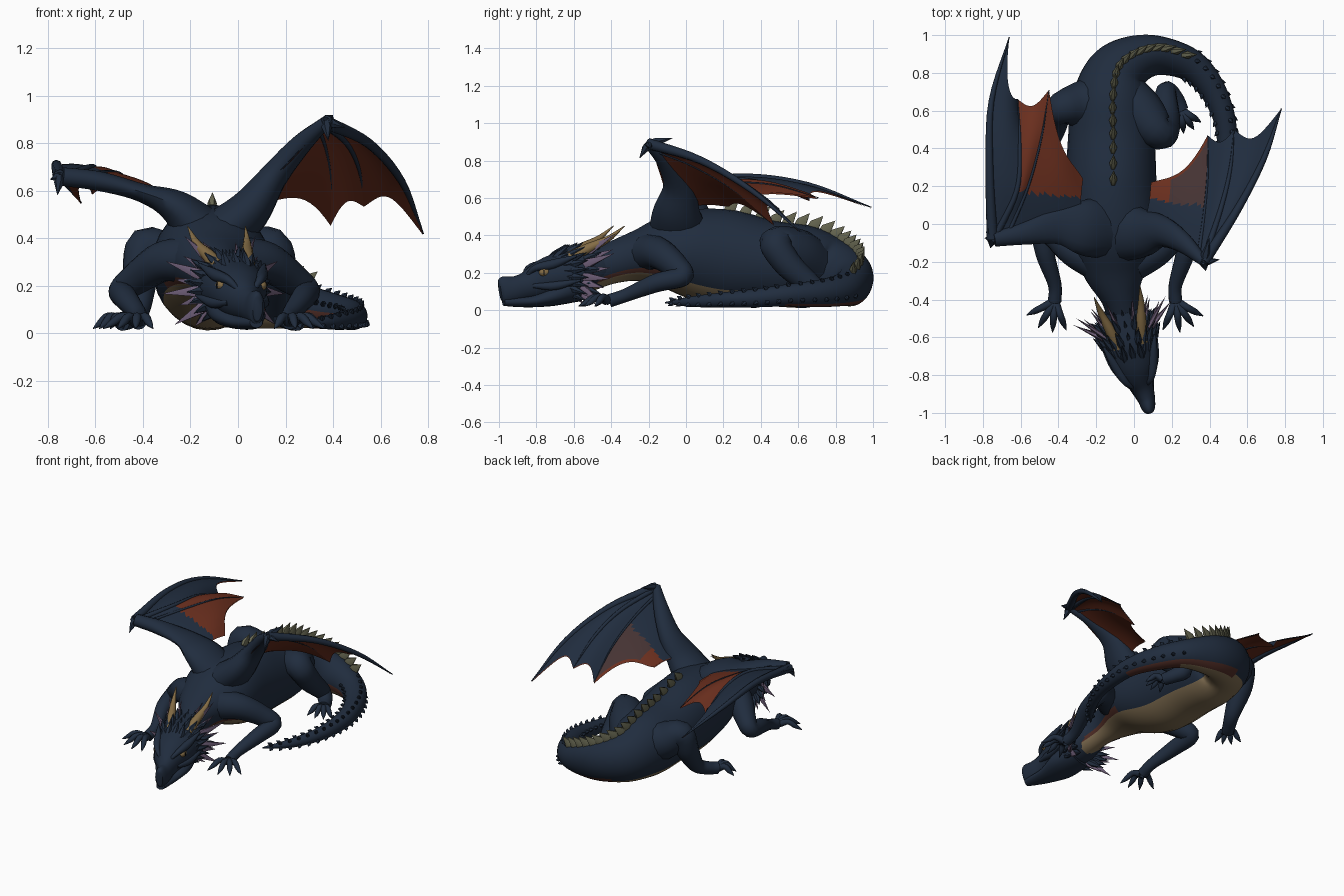
import bpy, bmesh, math
from mathutils import Vector

cube = bpy.data.objects.get("Cube")
if cube:
    bpy.data.objects.remove(cube)


def material(name, *rgb):
    m = bpy.data.materials.new(name)
    m.use_nodes = True
    m.diffuse_color = (*rgb, 1)
    m.node_tree.nodes["Principled BSDF"].inputs["Base Color"].default_value = (*rgb, 1)
    return m


NAVY = material("navy_scales", .0145, .0255, .048)
RED = material("red_membrane", .145, .028, .013)
DUSK = material("dusky_membrane", .06, .033, .033)
TAN = material("tan_belly", .21, .15, .08)
RUST = material("rust_flank", .08, .026, .019)
GOLD = material("gold_horn", .23, .15, .06)
VIOLET = material("violet_frill", .16, .115, .19)
OLIVE = material("olive_spine", .13, .13, .08)
BLACK = material("black_pupil", .004, .005, .008)


def finish(name, bm, mats):
    mesh = bpy.data.meshes.new(name)
    bm.to_mesh(mesh)
    bm.free()
    obj = bpy.data.objects.new(name, mesh)
    bpy.context.collection.objects.link(obj)
    for m in mats:
        mesh.materials.append(m)
    for o in bpy.context.selected_objects:
        o.select_set(False)
    obj.select_set(True)
    bpy.context.view_layer.objects.active = obj
    bpy.ops.object.shade_smooth_by_angle(angle=math.radians(50))


def spline(pts, k=5):
    """Catmull-Rom curve through points of equal dimension."""
    P = [Vector(p) for p in pts]
    P = [P[0] * 2 - P[1]] + P + [P[-1] * 2 - P[-2]]
    out = []
    for a, b, c, d in zip(P, P[1:], P[2:], P[3:]):
        for i in range(k):
            t = i / k
            out.append((b * 2 + (c - a) * t + (a * 2 - b * 5 + c * 4 - d) * t * t
                        + (b * 3 - a - c * 3 + d) * t ** 3) / 2)
    return out + [P[-2]]


def frames(pts):
    """Tangent, side and up at each point, carried along without twisting."""
    out, side = [], None
    for i in range(len(pts)):
        t = (pts[min(i + 1, len(pts) - 1)] - pts[max(i - 1, 0)]).normalized()
        if side is None:
            side = t.cross(Vector((0, 0, 1)) if abs(t.z) < .97 else Vector((0, 1, 0)))
        side = (side - t * side.dot(t)).normalized()
        out.append((t, side, side.cross(t)))
    return out


def tube(name, pts, mats=(NAVY,), rule=None, n=16, k=5):
    """Loft of elliptical rings; each point is x, y, z, side radius, up radius."""
    S = spline([(*p, p[3]) if len(p) == 4 else p for p in pts], k)
    C = [Vector(s[:3]) for s in S]
    bm = bmesh.new()
    rings = []
    for c, s, (_, side, up) in zip(C, S, frames(C)):
        angles = [math.tau * j / n for j in range(n)]
        rings.append([bm.verts.new(c + side * math.cos(a) * max(s[3], .002)
                                   + up * math.sin(a) * max(s[4], .002)) for a in angles])
    for i, (r, q) in enumerate(zip(rings, rings[1:])):
        for j in range(n):
            f = bm.faces.new((r[j], r[j - 1], q[j - 1], q[j]))
            if rule:
                f.material_index = rule(i / len(S), math.sin(math.tau * (j - .5) / n))
    bm.faces.new(rings[0])
    bm.faces.new(rings[-1])
    bmesh.ops.recalc_face_normals(bm, faces=bm.faces)
    finish(name, bm, mats)


def spikes(name, items, mat, n=6, flat=1):
    """Group of slightly swollen cones given as base, tip, radius."""
    bm = bmesh.new()
    for base, tip, r in items:
        _, side, up = frames([base, tip])[0]
        rings = [[bm.verts.new(base.lerp(tip, t) + (side * math.cos(a) * flat + up * math.sin(a)) * r * w)
                  for a in (math.tau * j / n for j in range(n))] for t, w in ((0, .8), (.3, 1))]
        top = bm.verts.new(tip)
        for j in range(n):
            bm.faces.new((rings[0][j - 1], rings[0][j], rings[1][j], rings[1][j - 1]))
            bm.faces.new((rings[1][j - 1], rings[1][j], top))
        bm.faces.new(rings[0])
    bmesh.ops.recalc_face_normals(bm, faces=bm.faces)
    finish(name, bm, [mat])


# Neck, trunk and curling tail
BODY = [(-.03, -.55, .19, .10, .10), (-.07, -.4, .25, .10, .11), (-.1, -.25, .29, .17, .14),
        (-.11, -.05, .31, .24, .22), (-.12, .2, .28, .24, .26), (-.12, .45, .25, .23, .23),
        (-.12, .65, .23, .21, .22), (-.09, .79, .2, .17, .18), (.01, .87, .17, .13, .15),
        (.14, .89, .14, .10, .125), (.3, .84, .11, .085, .09), (.41, .72, .09, .07, .075),
        (.48, .55, .08, .058, .06), (.49, .38, .065, .05, .05), (.46, .2, .055, .04, .04),
        (.38, .03, .045, .028, .028), (.27, -.11, .04, .004, .004)]


def belly_rule(u, s):
    if u < .48:
        return 1 if s < -.55 else 2 if s < -.4 and u < .17 else 0
    if u < .75:
        return 1 if s < -.75 and u < .62 else 2 if s < -.5 else 0
    return 0


tube("body", BODY, (NAVY, TAN, RUST), belly_rule, n=28, k=6)

# Row of plates along the back, with small scales down the tail
S = spline(BODY, 6)
C = [Vector(s[:3]) for s in S]
F = frames(C)
plates, scales = [], []
for i in range(24, len(S) - 2, 2):
    t, side, up = F[i]
    if i < 60:
        base = C[i] + up * (S[i][4] - .012)
        plates.append((base - t * .01, base + up * .075 + t * .045, .034))
    else:
        scales += [(C[i] + way * r * .95, C[i] + way * (r + .02) + t * .02, .013)
                   for way, r in ((side, S[i][3]), (-side, S[i][3]), (up, S[i][4]))]
spikes("spine_plates", plates, OLIVE, flat=.6)
spikes("tail_scales", scales, NAVY)

# Head, with a separate lower jaw
tube("head", [(.083, -.995, .105, .022, .055), (.077, -.975, .108, .036, .072), (.064, -.92, .11, .048, .07),
              (.043, -.86, .125, .062, .075), (.015, -.79, .15, .1, .1), (-.005, -.71, .18, .13, .115),
              (-.03, -.6, .2, .14, .13), (-.06, -.45, .24, .1, .1)], n=20)
tube("jaw", [(.077, -.975, .045, .028, .022), (.058, -.91, .045, .05, .028), (.03, -.82, .05, .08, .035),
             (0, -.72, .08, .12, .06), (-.03, -.6, .13, .12, .09)])
FWD, OUT, UP = Vector((.24, -.97, 0)), Vector((.97, .24, 0)), Vector((0, 0, 1))
SKULL = Vector((-.03, -.6, .19))


def skull(side, fwd, up):
    return SKULL + OUT * side + FWD * fwd + UP * up


def ball(name, centre, mat, size):
    bm = bmesh.new()
    bmesh.ops.create_uvsphere(bm, u_segments=14, v_segments=8, radius=1)
    for v in bm.verts:
        v.co = centre + OUT * v.co.x * size[0] - FWD * v.co.y * size[1] + UP * v.co.z * size[2]
    finish(name, bm, [mat])


for d, tag in ((1, "left"), (-1, "right")):
    ball(tag + "_eye", skull(.086 * d, .18, .012), GOLD, (.024, .034, .024))
    ball(tag + "_pupil", skull(.106 * d, .19, .012), BLACK, (.005, .004, .014))
    tube(tag + "_brow", [(*skull(.03 * d, .27, -.01), .008), (*skull(.07 * d, .23, .035), .018),
                         (*skull(.1 * d, .14, .055), .026), (*skull(.14 * d, .02, .1), .006)], n=10)
    tube(tag + "_cheek_ridge", [(*skull(.07 * d, .24, -.06), .012), (*skull(.11 * d, .13, -.06), .024),
                                (*skull(.15 * d, .0, -.03), .006)], n=10)
    # Horns sweeping back from the crown
    tube(tag + "_horn", [(*skull(.065 * d, .04, .09), .032), (*skull(.085 * d, -.06, .14), .028),
                         (*skull(.11 * d, -.16, .19), .017), (*skull(.125 * d, -.25, .26), .002)], (GOLD,), n=8)

# Frill of violet spines and short dark spines around the cheeks
frill, crest = [], []
for d in (1, -1):
    for i in range(9):
        a = math.radians(-50 + 15 * i)
        ring = OUT * math.cos(a) * d + UP * math.sin(a)
        reach = .27 if i % 2 else .21
        frill.append((SKULL + ring * .1, SKULL + ring * reach - FWD * (.09 + .015 * i), .025))
        for start, low, high, r in ((-.03, .12, .19, .022), (.05, .12, .185, .02), (.11, .1, .155, .016)):
            crest.append((SKULL + ring * low + FWD * start, SKULL + ring * high + FWD * (start - .09), r))
    crest += [(skull(x * d, f, .085), skull(x * d, f - .09, .165), .02)
              for x in (.0, .045) for f in (-.06, .0, .06, .12)]
spikes("violet_frill", frill, VIOLET, flat=.6)
spikes("dark_crest", crest, NAVY)


# Limbs, each ending in clawed toes that fan about a heading
def limb(name, pts, heading, length):
    tube(name, pts, n=14)
    palm = Vector(pts[-1][:3])
    for i, deg in enumerate((-48, -16, 12, 38)):
        a = math.radians(heading + deg)
        way = Vector((math.cos(a), math.sin(a), 0))
        toe = [palm + way * length * f + UP * h for f, h in ((.1, 0), (.5, .02), (.8, -.005), (1.1, -.03))]
        tube(f"{name}_toe_{i + 1}", [(*p, r) for p, r in zip(toe, (.024, .019, .016, .002))], n=8, k=4)


ARM = [(.0, -.2, .31, .1), (.12, -.14, .3, .085), (.23, -.05, .23, .068), (.29, -.02, .18, .055),
       (.27, -.16, .145, .05), (.22, -.32, .08, .036), (.22, -.41, .05, .036)]
limb("left_arm", ARM, -66, .15)
limb("right_arm", [(-.2 - p[0], *p[1:]) for p in ARM], -106, .15)
limb("left_hind_leg", [(-.05, .66, .25, .14), (.04, .58, .31, .13), (.14, .48, .355, .09), (.17, .55, .24, .075),
                       (.17, .7, .1, .055), (.22, .66, .06, .045), (.25, .6, .05, .04)], -68, .11)
limb("right_hind_leg", [(-.18, .64, .26, .15), (-.3, .63, .31, .12), (-.39, .61, .36, .085), (-.41, .57, .24, .075),
                        (-.42, .48, .1, .05), (-.46, .4, .06, .042), (-.49, .35, .05, .04)], -125, .11)


# Wings: membrane panels stretched between fingers, dark above and red below
def panel(name, a, b, scallop, rule):
    A, B = spline(a, 8), spline(b, 8)
    rows, cols = len(A), 14
    bm = bmesh.new()

    def at(u, v):
        x = u * (1 - scallop * math.sin(math.pi * v)) * (rows - 1)
        i = min(int(x), rows - 2)
        p = A[i].lerp(A[i + 1], x - i).lerp(B[i].lerp(B[i + 1], x - i), v)
        return p + UP * .02 * math.sin(math.pi * v) * u

    grid = [[bm.verts.new(at(i / (rows - 1), j / cols)) for j in range(cols + 1)] for i in range(rows)]
    for i in range(rows - 1):
        for j in range(cols):
            f = bm.faces.new((grid[i][j], grid[i][j + 1], grid[i + 1][j + 1], grid[i + 1][j]))
            f.material_index = rule(i / rows, j / cols)
    bmesh.ops.recalc_face_normals(bm, faces=bm.faces)
    if sum(f.normal.z for f in bm.faces) < 0:
        bmesh.ops.reverse_faces(bm, faces=bm.faces)
    # Underside skin just below the upper one
    for g in bmesh.ops.duplicate(bm, geom=bm.verts[:] + bm.edges[:] + bm.faces[:])["geom"]:
        if isinstance(g, bmesh.types.BMVert):
            g.co.z -= .007
        elif isinstance(g, bmesh.types.BMFace):
            g.normal_flip()
            g.material_index = 1
    finish(name, bm, (NAVY, RED, DUSK))


def wing(tag, sign, arm, fingers, root, inner_rule, mid_rule):
    tube(tag + "_wing_arm", arm, n=14)
    panel(tag + "_outer_membrane", fingers[0], fingers[1], .14, lambda u, v: 0)
    panel(tag + "_middle_membrane", fingers[1], fingers[2], .08, mid_rule)
    panel(tag + "_inner_membrane", fingers[2], root, .16, inner_rule)
    for i, (f, size) in enumerate(zip(fingers, (.03, .019, .011))):
        tube(f"{tag}_wing_finger_{i + 1}", [(*p, size * w) for p, w in zip(f, (1, .7, .5, .1))], n=8)
    w = Vector(fingers[0][0])
    spikes(tag + "_wing_claws", [(w, w + Vector((.07 * sign, .01, -.02)) * (.9 + .3 * sign), .02),
                                 (w, w + Vector((.03 * sign, .13, .03)), .024),
                                 (w, w + Vector((.01 * sign, -.05, -.08)), .022)], NAVY)


wing("left", 1,
     [(-.06, -.04, .42, .16, .11), (.05, -.05, .52, .13, .09), (.15, -.04, .66, .085, .06),
      (.26, -.1, .79, .055, .045), (.37, -.2, .89, .025)],
     [[(.37, -.2, .89), (.55, .08, .8), (.69, .35, .64), (.78, .61, .42)],
      [(.37, -.19, .88), (.46, .08, .8), (.51, .29, .69), (.53, .5, .54)],
      [(.34, -.18, .86), (.37, .04, .77), (.39, .26, .64), (.39, .47, .46)]],
     [(.05, -.08, .55), (.06, .02, .56), (.08, .12, .57), (.09, .22, .56)],
     lambda u, v: 0 if u < .4 + .3 * v else 2 if v < .6 and u < .9 else 1,
     lambda u, v: 0)
wing("right", -1,
     [(-.15, -.02, .42, .16, .12), (-.26, -.02, .53, .15, .075), (-.4, -.01, .59, .1, .04),
      (-.58, -.05, .64, .06, .042), (-.74, -.08, .66, .04)],
     [[(-.75, -.08, .66), (-.765, .3, .71), (-.755, .65, .67), (-.66, .99, .55)],
      [(-.73, -.06, .66), (-.62, .18, .7), (-.605, .42, .68), (-.615, .66, .59)],
      [(-.66, -.04, .66), (-.56, .2, .68), (-.49, .46, .67), (-.45, .71, .6)]],
     [(-.28, -.06, .54), (-.28, .04, .56), (-.28, .14, .57), (-.27, .24, .56)],
     lambda u, v: 0 if u < .26 + .36 * v else 1,
     lambda u, v: 0 if u < .3 else 1)
